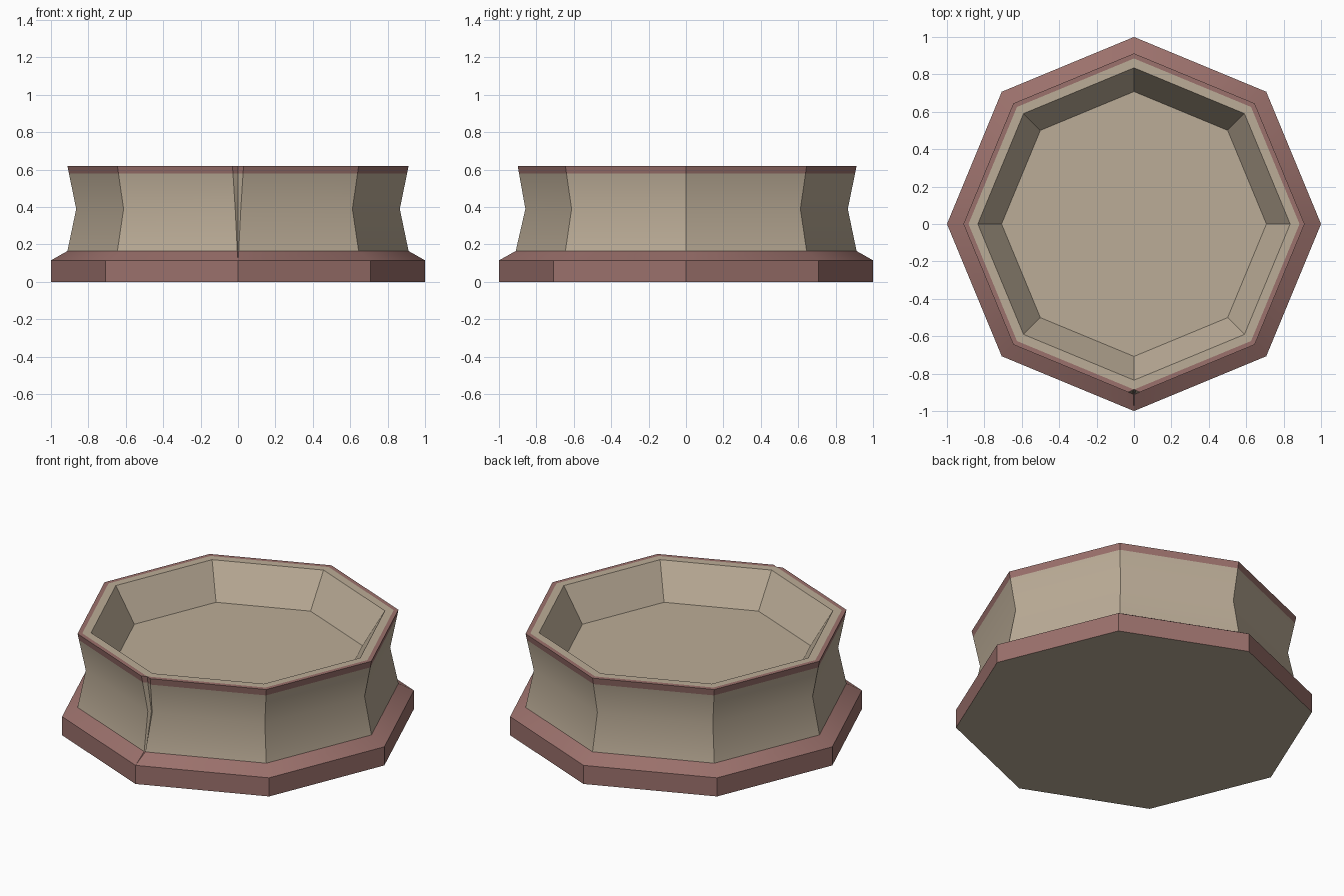
import bpy, bmesh, math

if "Cube" in bpy.data.objects:
    bpy.data.objects.remove(bpy.data.objects["Cube"])

def material(name, rgb):
    m = bpy.data.materials.new(name)
    m.diffuse_color = (*rgb, 1)
    m.use_nodes = True
    m.node_tree.nodes["Principled BSDF"].inputs["Base Color"].default_value = m.diffuse_color
    return m

STONE, TRIM = 0, 1

# Profile, bottom to inside floor: radius, height, half width of seam, seam depth radius,
# colour of the band leading up to this ring
profile = [
    (1.00, 0.000, 0.000, 1.000, TRIM),
    (1.00, 0.115, 0.000, 1.000, TRIM),
    (0.912, 0.165, 0.004, 0.900, TRIM),
    (0.865, 0.390, 0.015, 0.845, STONE),
    (0.904, 0.580, 0.027, 0.880, STONE),
    (0.912, 0.620, 0.030, 0.885, TRIM),
    (0.885, 0.620, 0.000, 0.885, TRIM),
    (0.835, 0.620, 0.000, 0.835, STONE),
    (0.708, 0.415, 0.000, 0.708, STONE),
]

def ring(bm, r, z, gap, deep):
    # Octagon whose front corner is split into a narrow V-shaped seam
    y = -(r - gap * math.tan(math.pi / 8))
    pts = [(-gap, y), (0, -deep), (gap, y)]
    for i in range(1, 8):
        a = -math.pi / 2 + i * math.pi / 4
        pts.append((r * math.cos(a), r * math.sin(a)))
    return [bm.verts.new((px, py, z)) for px, py in pts]

# Octagonal basin
bm = bmesh.new()
rings = [ring(bm, *p[:4]) for p in profile]
for lower, upper, p in zip(rings, rings[1:], profile[1:]):
    n = len(lower)
    for i in range(n):
        j = (i + 1) % n
        f = bm.faces.new((lower[i], lower[j], upper[j], upper[i]))
        f.material_index = p[4]
        f.smooth = True

# Underside and basin floor
bm.faces.new(rings[0][::-1]).material_index = STONE
bm.faces.new(rings[-1]).material_index = STONE
bmesh.ops.remove_doubles(bm, verts=bm.verts[:], dist=0.0005)
bmesh.ops.recalc_face_normals(bm, faces=bm.faces[:])

mesh = bpy.data.meshes.new("octagonal_basin")
bm.to_mesh(mesh)
bm.free()
mesh.materials.append(material("beige stone", (0.50, 0.415, 0.31)))
mesh.materials.append(material("dusty red trim", (0.33, 0.165, 0.15)))
basin = bpy.data.objects.new("octagonal_basin", mesh)
bpy.context.collection.objects.link(basin)

# Soft waist, crisp corners
bpy.context.view_layer.objects.active = basin
basin.select_set(True)
bpy.ops.object.shade_smooth_by_angle(angle=math.radians(30))
